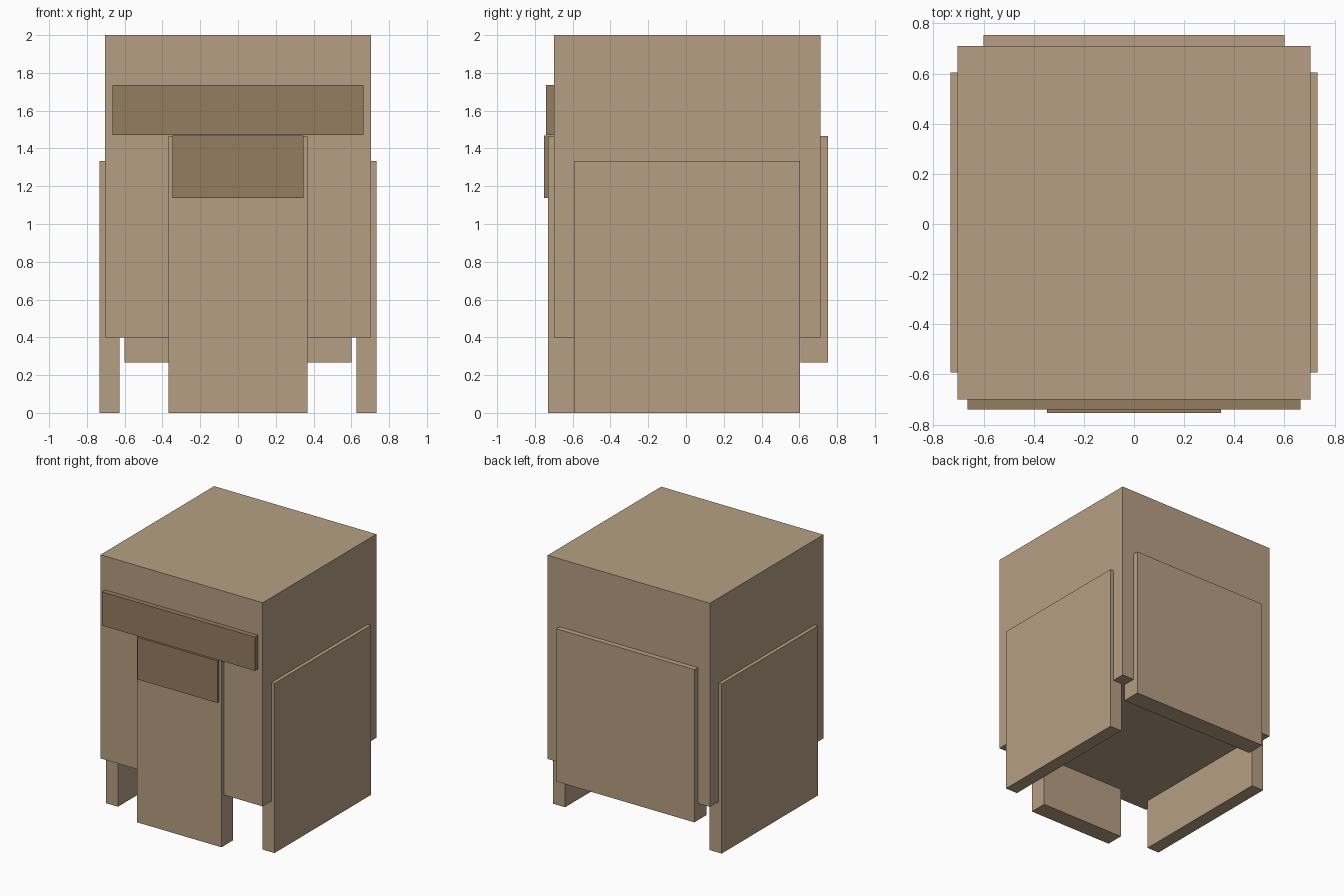
import bpy
import bmesh
from mathutils import Vector

if "Cube" in bpy.data.objects:
    bpy.data.objects.remove(bpy.data.objects["Cube"])


def material(name, color):
    mat = bpy.data.materials.new(name)
    mat.diffuse_color = (*color, 1)
    mat.use_nodes = True
    mat.node_tree.nodes["Principled BSDF"].inputs["Base Color"].default_value = mat.diffuse_color
    return mat


def box(name, x, y, z, mat):
    """Box from its (min, max) extents on each axis."""
    lo, hi = Vector((x[0], y[0], z[0])), Vector((x[1], y[1], z[1]))
    size, centre = hi - lo, (lo + hi) / 2
    bm = bmesh.new()
    bmesh.ops.create_cube(bm, size=1)
    bmesh.ops.scale(bm, vec=size, verts=bm.verts)
    mesh = bpy.data.meshes.new(name)
    bm.to_mesh(mesh)
    bm.free()
    mesh.materials.append(mat)
    obj = bpy.data.objects.new(name, mesh)
    obj.location = centre
    bpy.context.collection.objects.link(obj)
    return obj


tan = material("tan", (0.468, 0.347, 0.227))
brown = material("brown", (0.296, 0.205, 0.119))

# Main block
box("body", (-0.705, 0.705), (-0.70, 0.711), (0.40, 2.0), tan)

# Hanging slabs on the front and back
box("front_panel", (-0.368, 0.368), (-0.73, -0.59), (0, 1.467), tan)
box("back_panel", (-0.60, 0.60), (0.605, 0.753), (0.267, 1.467), tan)

# Side slabs that reach the ground
for side, x in (("left", (-0.733, -0.628)), ("right", (0.628, 0.733))):
    box(side + "_panel", x, (-0.593, 0.604), (0, 1.333), tan)

# Dark trim on the front
box("front_band", (-0.665, 0.665), (-0.74, -0.66), (1.47, 1.735), brown)
box("front_plate", (-0.347, 0.347), (-0.753, -0.70), (1.137, 1.468), brown)
